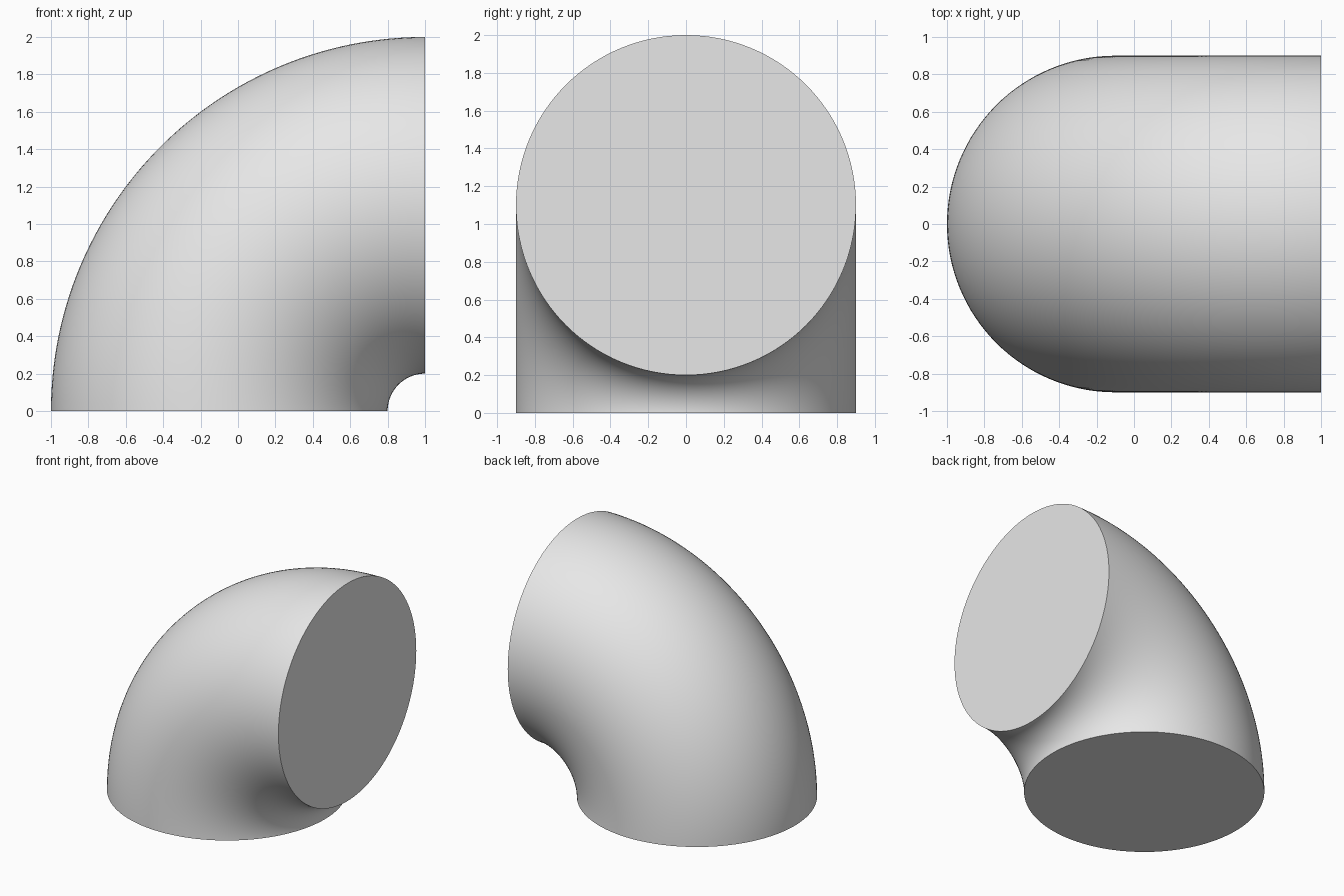
import bpy, bmesh, math

if "Cube" in bpy.data.objects:
    bpy.data.objects.remove(bpy.data.objects["Cube"])

PIPE_RADIUS, BEND_RADIUS = 0.9, 1.1
SIDES, STEPS = 128, 64

grey = bpy.data.materials.new("light grey")
grey.diffuse_color = (0.8, 0.8, 0.8, 1)
grey.use_nodes = True
grey.node_tree.nodes["Principled BSDF"].inputs["Base Color"].default_value = grey.diffuse_color

# Solid pipe elbow: a disc on the ground swept a quarter turn about the y axis through x = 1
bm = bmesh.new()
rings = []
for i in range(STEPS + 1):
    a = math.pi / 2 * i / STEPS
    ring = []
    for j in range(SIDES):
        t = 2 * math.pi * j / SIDES
        r = BEND_RADIUS + PIPE_RADIUS * math.cos(t)
        ring.append(bm.verts.new((1 - r * math.cos(a), PIPE_RADIUS * math.sin(t), r * math.sin(a))))
    rings.append(ring)
for lower, upper in zip(rings, rings[1:]):
    for j in range(SIDES):
        k = (j + 1) % SIDES
        bm.faces.new((lower[j], lower[k], upper[k], upper[j])).smooth = True

# Flat end caps
bm.faces.new(rings[0])
bm.faces.new(rings[-1])
bmesh.ops.recalc_face_normals(bm, faces=bm.faces)

mesh = bpy.data.meshes.new("pipe_elbow")
bm.to_mesh(mesh)
bm.free()
mesh.materials.append(grey)
elbow = bpy.data.objects.new("pipe_elbow", mesh)
bpy.context.collection.objects.link(elbow)

# Keep the cap rims crisp
bpy.context.view_layer.objects.active = elbow
elbow.select_set(True)
bpy.ops.object.shade_smooth_by_angle(angle=math.radians(40))
